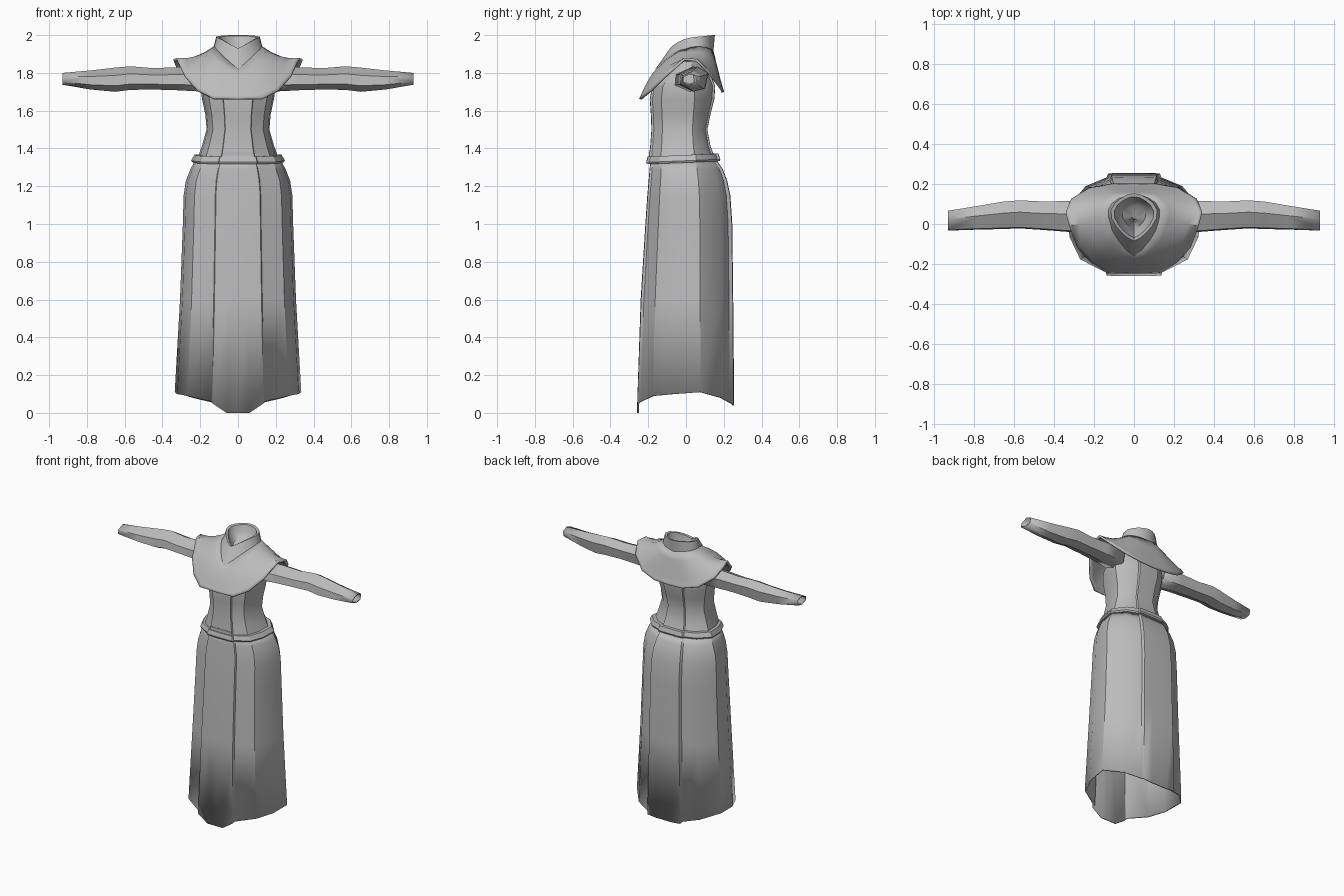
import bpy, bmesh, math

cloth = bpy.data.materials.new("grey cloth")
cloth.diffuse_color = (0.5, 0.5, 0.5, 1)


def make(name, verts, faces, thick=0.0, angle=30):
    me = bpy.data.meshes.new(name)
    me.from_pydata(verts, [], faces)
    bm = bmesh.new()
    bm.from_mesh(me)
    bmesh.ops.recalc_face_normals(bm, faces=bm.faces)
    bm.to_mesh(me)
    bm.free()
    me.materials.append(cloth)
    ob = bpy.data.objects.new(name, me)
    bpy.context.collection.objects.link(ob)
    bpy.ops.object.select_all(action='DESELECT')
    ob.select_set(True)
    bpy.context.view_layer.objects.active = ob
    bpy.ops.object.shade_smooth_by_angle(angle=math.radians(angle))
    if thick:
        mod = ob.modifiers.new("thickness", 'SOLIDIFY')
        mod.thickness = thick
        mod.offset = -1
    return ob


def loft(name, rings, thick=0.0, loop=False, angle=30):
    """Skin a list of closed rings with equal point counts."""
    n, m = len(rings[0]), len(rings)
    verts = [p for r in rings for p in r]
    faces = []
    for i in range(m if loop else m - 1):
        a, b = i * n, (i + 1) % m * n
        faces += [(a + j, a + (j + 1) % n, b + (j + 1) % n, b + j) for j in range(n)]
    return make(name, verts, faces, thick, angle)


def full(half):
    """Mirror a front-to-back half ring across x = 0."""
    return half + [(-x, y, z) for x, y, z in half[-2:0:-1]]


# Shared body section: raised front and back panels with faceted sides
SECTION = [(0, -1), (.18, -1), (.405, -.99), (.42, -.93), (.80, -.68), (.96, -.25),
           (1, .30), (.72, .74), (.41, .91), (.385, .99), (.18, 1), (0, 1)]
HEM = [.0, .0, .05, .06, .09, .10, .11, .08, .055, .045, .04, .04]


def body(z, w, front, back, tilt=0.0):
    return full([(x * w, y * (front if y < 0 else back), z + tilt * y) for x, y in SECTION])


# Skirt: hem dips at the front and back
hem = [(x, y, h) for (x, y, _), h in zip(body(0, .335, .26, .255), HEM)]
skirt = [full(hem[:len(HEM)])]
for row in [(.6, .307, .24, .25), (1.0, .292, .215, .245), (1.15, .288, .205, .235),
            (1.23, .276, .198, .218), (1.29, .252, .193, .195), (1.335, .228, .188, .165)]:
    skirt.append(body(*row))
loft("skirt", skirt, .01)

# Belt: solid band, higher at the back
loft("belt", [body(z, w, f, b, .008) for z, w, f, b in
              [(1.325, .243, .207, .178), (1.335, .248, .211, .182), (1.365, .230, .203, .172),
               (1.365, .205, .180, .15), (1.325, .215, .180, .15)]], loop=True)

# Bodice
loft("bodice", [body(*r) for r in
                [(1.35, .214, .196, .155), (1.41, .192, .190, .130), (1.50, .166, .183, .113),
                 (1.58, .173, .186, .130), (1.66, .190, .192, .150), (1.73, .200, .180, .155),
                 (1.79, .190, .120, .130), (1.86, .110, .05, .10)]])

# Front placket border at the bottom of the bodice
bpy.ops.mesh.primitive_cube_add(size=1, location=(0, -.19, 1.374))
band = bpy.context.object
band.name = "bodice_front_trim"
band.scale = (.16, .012, .012)
band.data.materials.append(cloth)

# Shoulder cape: from the neckline down to a curved edge
neck = [(0, -.15, 1.825), (.04, -.115, 1.86), (.075, -.07, 1.895), (.105, -.02, 1.925), (.122, .03, 1.94),
        (.124, .07, 1.943), (.105, .105, 1.938), (.07, .13, 1.93), (.035, .14, 1.925), (0, .145, 1.92)]
edge = [(0, -.246, 1.665), (.13, -.243, 1.667), (.215, -.19, 1.71), (.28, -.115, 1.785), (.32, -.01, 1.88),
        (.337, .06, 1.873), (.31, .125, 1.805), (.22, .18, 1.735), (.11, .20, 1.705), (0, .20, 1.70)]
LIFT = [.012, .02, .025, .02, -.022, -.022, .0, .0, -.005, -.005]
PUSH = [.0, -.008, -.012, -.01, 0, 0, 0, .008, 0, 0]


def between(t):
    k = 4 * t * (1 - t)
    return full([tuple(a[i] + (b[i] - a[i]) * t + k * (0, p, l)[i] for i in range(3))
                 for a, b, l, p in zip(neck, edge, LIFT, PUSH)])


loft("shoulder_cape", [between(t) for t in (0, .25, .5, .75, .94)] +
     [full([(x * 1.01, y * 1.01, z) for x, y, z in edge])], .014, angle=40)

# Collar: standing band, low in front, with a sunken inner lining
rim = [(0, -.085, 1.93), (.03, -.07, 1.945), (.06, -.045, 1.962), (.09, -.01, 1.978), (.112, .03, 1.988),
       (.115, .07, 1.992), (.095, .105, 1.996), (.065, .13, 1.999), (.03, .148, 2.0), (0, .153, 2.0)]
outer = [(x * 1.04, y - .012 * (y < 0), z - .005) for x, y, z in neck]


def shrink(ring, s, dz):
    return [(x * s, .03 + (y - .03) * s, z + dz) for x, y, z in ring]


loft("collar", [full(outer), full(rim), full(shrink(rim, .86, -.004)),
                full(shrink(rim, .75, -.05)), full(shrink(rim, .5, -.09)),
                full(shrink(rim, .02, -.11))], angle=35)

# Sleeves: six-sided tubes tapering to open cuffs
# Columns: x, ridge height, underside height, front y, back y
ARM = [(.17, 1.835, 1.70, -.06, .115), (.32, 1.83, 1.708, -.04, .115), (.45, 1.825, 1.712, -.03, .112),
       (.57, 1.835, 1.71, -.022, .118), (.65, 1.828, 1.70, -.025, .112), (.78, 1.813, 1.712, -.028, .09),
       (.928, 1.80, 1.737, -.033, .066)]
for side, label in ((1, "right"), (-1, "left")):
    rings = []
    for x, t, b, f, k in ARM:
        h, d = t - b, k - f
        rings.append([(side * x, f + d * u, b + h * v) for u, v in
                      [(.58, 1), (.04, .68), (0, .25), (.45, 0), (.9, .12), (1, .72)]])
    loft(label + "_sleeve", rings, .008)
